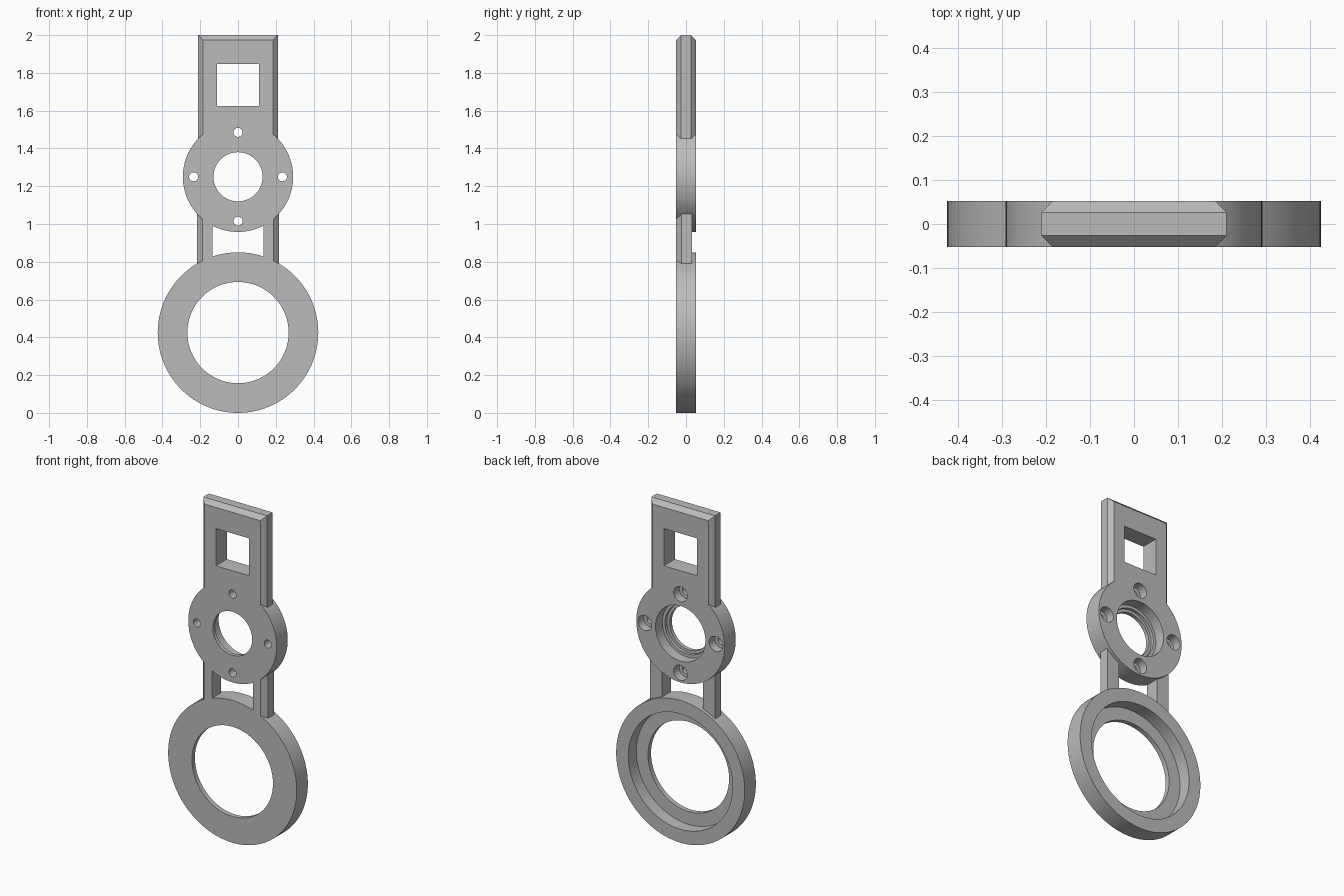
import bpy, bmesh, math
from mathutils import Matrix, Vector

if "Cube" in bpy.data.objects:
    bpy.data.objects.remove(bpy.data.objects["Cube"], do_unlink=True)

HALF = 0.0525                 # half thickness of the frame
RING_Z, HUB_Z = 0.425, 1.25   # centres of the two round parts

grey = bpy.data.materials.new("light grey")
grey.use_nodes = True
colour = (0.5, 0.5, 0.5, 1)
grey.diffuse_color = colour
grey.node_tree.nodes["Principled BSDF"].inputs["Base Color"].default_value = colour


def add_object(name, bm):
    mesh = bpy.data.meshes.new(name)
    bmesh.ops.recalc_face_normals(bm, faces=bm.faces)
    bm.to_mesh(mesh)
    bm.free()
    mesh.materials.append(grey)
    obj = bpy.data.objects.new(name, mesh)
    bpy.context.collection.objects.link(obj)
    return obj


def disc(name, x, z, radius, y0, y1, sides=96):
    """Cylinder lying along y."""
    bm = bmesh.new()
    matrix = Matrix.Translation((x, (y0 + y1) / 2, z)) @ Matrix.Rotation(math.pi / 2, 4, 'X')
    bmesh.ops.create_cone(bm, cap_ends=True, segments=sides, radius1=radius,
                          radius2=radius, depth=y1 - y0, matrix=matrix)
    return add_object(name, bm)


def box(name, low, high, chamfer=0, chamfer_edge=None):
    """Box between two corners, with chamfers on the edges a rule picks."""
    low, high = Vector(low), Vector(high)
    bm = bmesh.new()
    matrix = Matrix.Translation((low + high) / 2) @ Matrix.Diagonal((high - low).to_4d())
    bmesh.ops.create_cube(bm, size=1, matrix=matrix)
    if chamfer_edge:
        edges = [e for e in bm.edges if chamfer_edge((e.verts[0].co + e.verts[1].co) / 2)]
        bmesh.ops.bevel(bm, geom=edges, offset=chamfer, offset_type='OFFSET',
                        segments=1, profile=0.5, affect='EDGES')
    return add_object(name, bm)


def combine(target, tool, operation):
    modifier = target.modifiers.new(operation.lower(), 'BOOLEAN')
    modifier.operation = operation
    modifier.solver = 'EXACT'
    modifier.object = tool
    bpy.context.view_layer.objects.active = target
    bpy.ops.object.modifier_apply(modifier=modifier.name)
    bpy.data.objects.remove(tool, do_unlink=True)


# Large ring, hub and chamfered mounting plate
frame = disc("holder_frame", 0, RING_Z, 0.425, -HALF, HALF, 128)
hub = disc("hub", 0, HUB_Z, 0.292, -HALF, HALF)
plate = box("mounting_plate", (-0.211, -HALF, 1.32), (0.211, HALF, 2), 0.026,
            lambda c: abs(c.y) > 0.04 and c.z > 1.4)
combine(hub, plate, 'UNION')

# Two struts, chamfered on the outer front edge and set in from the back
for side in (-1, 1):
    xs = sorted((side * 0.135, side * 0.216))
    strut = box("strut", (xs[0], -HALF, 0.76), (xs[1], 0.033, 1.06), 0.029,
                lambda c: c.y < -0.04 and abs(c.x) > 0.2)
    combine(frame, strut, 'UNION')
combine(frame, hub, 'UNION')

# Square window in the plate
combine(frame, box("window", (-0.11, -0.1, 1.625), (0.11, 0.1, 1.848)), 'DIFFERENCE')

# Stepped bores: through hole first, then the recesses from the back
bores = [(0, RING_Z, 0.268, -0.1), (0, RING_Z, 0.345, -0.024),
         (0, HUB_Z, 0.13, -0.1), (0, HUB_Z, 0.147, -0.03), (0, HUB_Z, 0.165, -0.012)]
for x, z, radius, start in bores:
    combine(frame, disc("bore", x, z, radius, start, 0.1), 'DIFFERENCE')

# Four countersunk screw holes around the hub
for i in range(4):
    angle = i * math.pi / 2
    x, z = 0.235 * math.cos(angle), HUB_Z + 0.235 * math.sin(angle)
    for radius, start in ((0.024, -0.1), (0.045, 0)):
        combine(frame, disc("screw_hole", x, z, radius, start, 0.1, 32), 'DIFFERENCE')

bpy.ops.object.select_all(action='DESELECT')
frame.select_set(True)
bpy.context.view_layer.objects.active = frame
bpy.ops.object.shade_smooth_by_angle(angle=math.radians(25))
